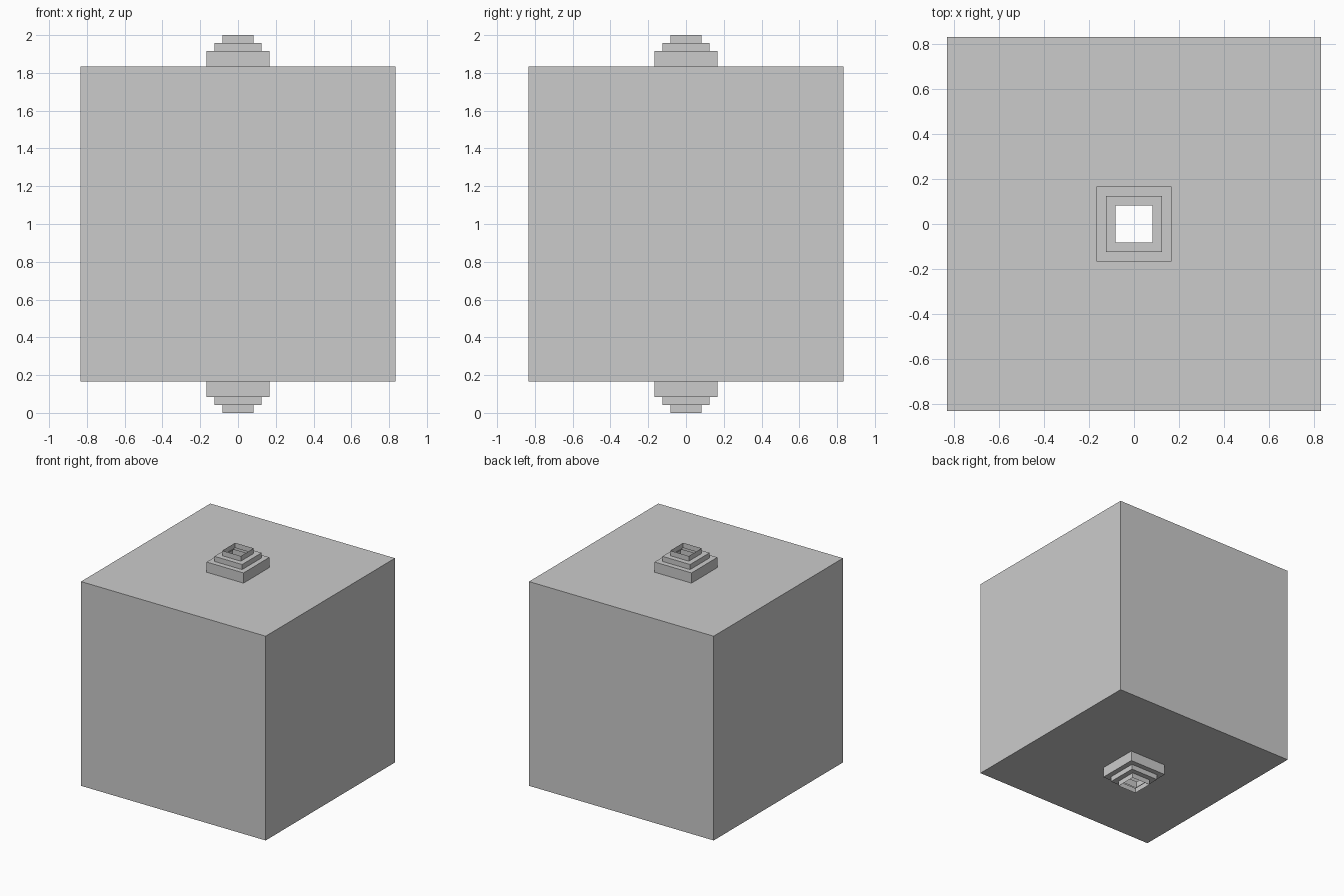
import bpy
import bmesh

if "Cube" in bpy.data.objects:
    bpy.data.objects.remove(bpy.data.objects["Cube"])

# Stepped square profile (half width, height), from the lower opening to the upper one
lower = [(1/12, 0), (1/12, 1/24), (1/8, 1/24), (1/8, 1/12),
         (1/6, 1/12), (1/6, 1/6), (5/6, 1/6)]
profile = lower + [(r, 2 - z) for r, z in reversed(lower)]


def square_ring(bm, half, z):
    return [bm.verts.new((sx * half, sy * half, z))
            for sx, sy in ((-1, -1), (1, -1), (1, 1), (-1, 1))]


# Hollow cube with stepped collars, open at the top and bottom
bm = bmesh.new()
rings = [square_ring(bm, r, z) for r, z in profile]
for a, b in zip(rings, rings[1:]):
    for i in range(4):
        j = (i + 1) % 4
        bm.faces.new((a[i], a[j], b[j], b[i]))

mesh = bpy.data.meshes.new("hollow_cube_with_stepped_collars")
bm.to_mesh(mesh)
bm.free()
body = bpy.data.objects.new("hollow_cube_with_stepped_collars", mesh)
bpy.context.collection.objects.link(body)
